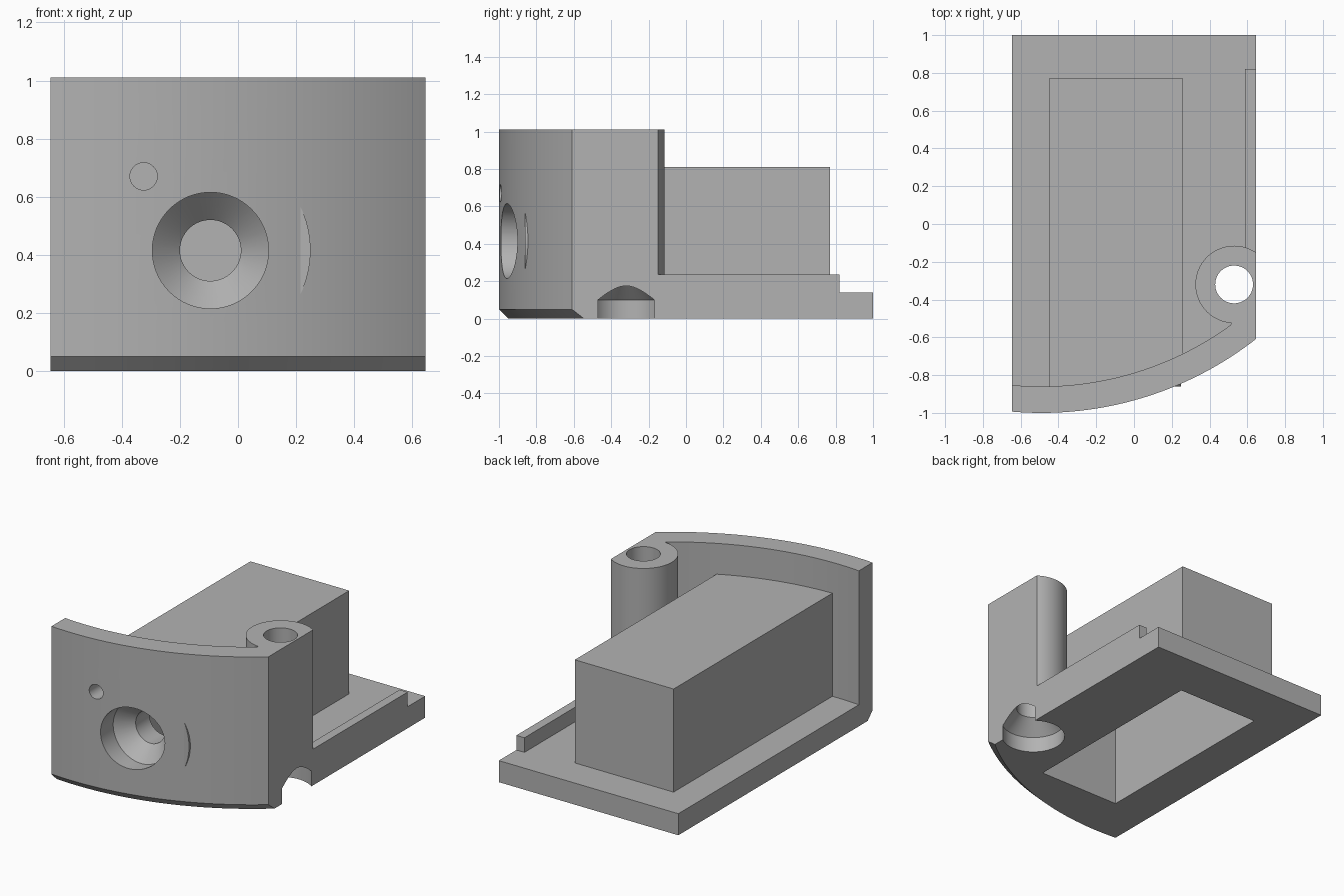
import bpy, bmesh, math
from mathutils import Matrix

if "Cube" in bpy.data.objects:
    bpy.data.objects.remove(bpy.data.objects["Cube"], do_unlink=True)

grey = bpy.data.materials.new("plain grey")
grey.use_nodes = True
grey.diffuse_color = (0.45, 0.45, 0.45, 1)
grey.node_tree.nodes["Principled BSDF"].inputs["Base Color"].default_value = (0.45, 0.45, 0.45, 1)

HALF, FLOOR, TOP = 0.645, 0.14, 1.01
CX, CY, R_OUT, R_IN = -0.49, 0.845, 1.845, 1.705   # curved front wall
PX, PY, R_POST = 0.53, -0.32, 0.205                # screw post
BX, BZ = -0.095, 0.415                             # front bore


def loft(name, rings, matrix=None):
    """Closed solid through (z, outline) rings with equal point counts."""
    bm = bmesh.new()
    loops = [[bm.verts.new((x, y, z)) for x, y in pts] for z, pts in rings]
    bm.faces.new(loops[0][::-1])
    bm.faces.new(loops[-1])
    n = len(loops[0])
    for a, b in zip(loops, loops[1:]):
        for i in range(n):
            j = (i + 1) % n
            bm.faces.new((a[i], a[j], b[j], b[i]))
    bmesh.ops.recalc_face_normals(bm, faces=bm.faces)
    if matrix:
        bm.transform(matrix)
    mesh = bpy.data.meshes.new(name)
    bm.to_mesh(mesh)
    bm.free()
    mesh.materials.append(grey)
    obj = bpy.data.objects.new(name, mesh)
    bpy.context.collection.objects.link(obj)
    return obj


def front_arc(r, x0, x1, n=40):
    xs = [x0 + (x1 - x0) * i / n for i in range(n + 1)]
    return [(x, CY - math.sqrt(r * r - (x - CX) ** 2)) for x in xs]


def circle(x, y, r, n=64):
    return [(x + r * math.cos(math.tau * i / n), y + r * math.sin(math.tau * i / n)) for i in range(n)]


def rect(x0, x1, y0, y1):
    return [(x0, y0), (x1, y0), (x1, y1), (x0, y1)]


def round_y(name, x, z, profile):
    """Turned solid along y from (y, radius) pairs."""
    m = Matrix.Translation((x, 0, z)) @ Matrix.Rotation(-math.pi / 2, 4, 'X')
    return loft(name, [(y, circle(0, 0, r)) for y, r in profile], m)


def cut(obj, *cutters):
    for c in cutters:
        mod = obj.modifiers.new("cut", 'BOOLEAN')
        mod.operation, mod.solver, mod.object = 'DIFFERENCE', 'EXACT', c
        bpy.context.view_layer.objects.active = obj
        bpy.ops.object.modifier_apply(modifier=mod.name)


# Floor plate with curved, chamfered front edge
def plate(r):
    return front_arc(r, -HALF, HALF) + [(HALF, 1), (-HALF, 1)]


base_plate = loft("base_plate", [(0, plate(R_OUT - 0.05)), (0.05, plate(R_OUT)), (FLOOR, plate(R_OUT))])

# Curved wall merged with the screw post, flat on the right side
a0, a1 = math.acos((HALF - PX) / R_POST), math.radians(266)
post_arc = [(PX + R_POST * math.cos(a0 + (a1 - a0) * i / 32),
             PY + R_POST * math.sin(a0 + (a1 - a0) * i / 32)) for i in range(33)]
wall = front_arc(R_OUT, -HALF, HALF) + post_arc + front_arc(R_IN, -HALF, 0.51)[::-1]
front_wall = loft("front_wall_and_post", [(FLOOR, wall), (TOP, wall)])

# Hollow box, side rib and bore collar
box = front_arc(R_IN + 0.05, -0.45, 0.26, 16) + [(0.26, 0.77), (-0.45, 0.77)]
hollow_box = loft("hollow_box", [(FLOOR, box), (0.81, box)])
rib = rect(0.587, HALF, -0.15, 0.82)
side_rib = loft("side_rib", [(FLOOR, rib), (0.235, rib)])
collar = round_y("bore_collar", BX, BZ, [(-0.86, 0.345), (-0.625, 0.345)])

# Cutters: underside cavity, screw hole, stepped bore, pin hole
pocket = rect(-0.378, 0.2, -0.625, 0.685)
cavity = loft("cavity_cutter", [(-0.1, pocket), (0.74, pocket)])
screw = loft("screw_cutter", [(z, circle(PX, PY, r)) for z, r in
                              [(-0.1, 0.19), (0.1, 0.19), (0.19, 0.1), (1.2, 0.1)]])
bore = round_y("bore_cutter", BX, BZ, [(-1.2, 0.2), (-0.86, 0.2), (-0.765, 0.105), (-0.5, 0.105)])
pin = round_y("pin_cutter", -0.325, 0.67, [(-1.2, 0.047), (-0.87, 0.047)])

cut(base_plate, cavity, screw)
cut(front_wall, screw, bore, pin)
cut(hollow_box, cavity, bore, pin)
cut(collar, bore)
for c in (cavity, screw, bore, pin):
    bpy.data.objects.remove(c, do_unlink=True)

# Smooth curved faces, keep corners sharp
for o in bpy.context.view_layer.objects:
    o.select_set(False)
for o in (base_plate, front_wall, hollow_box, side_rib, collar):
    o.select_set(True)
bpy.context.view_layer.objects.active = base_plate
bpy.ops.object.shade_smooth_by_angle(angle=math.radians(25))
